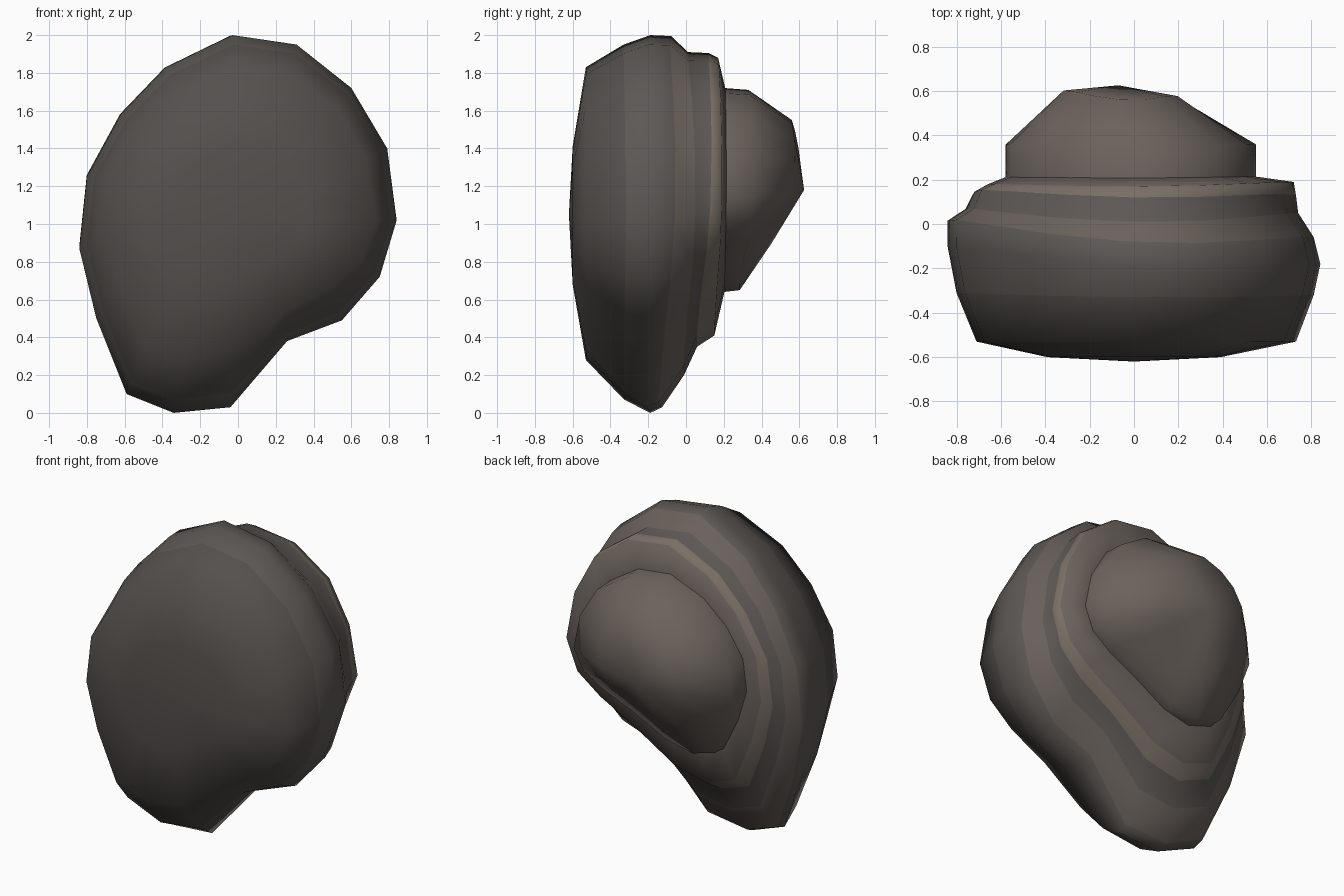
import bpy, bmesh, math

if "Cube" in bpy.data.objects:
    bpy.data.objects.remove(bpy.data.objects["Cube"])

# Shared pebble outline seen from the front (x, z)
OUTLINE = [(-.03, 2), (.31, 1.95), (.6, 1.72), (.79, 1.4), (.84, 1.02), (.75, .72),
           (.55, .49), (.26, .38), (-.04, .03), (-.34, 0), (-.59, .1), (-.75, .5),
           (-.84, .87), (-.8, 1.25), (-.62, 1.58), (-.38, 1.83)]
# Replacement points that straighten the dent at lower right
STRAIGHT = {3: (.77, 1.36), 4: (.84, .94), 5: (.75, .67),
            6: (.56, .50), 7: (.26, .31), 8: (-.06, .08)}


def material(name, rgb):
    m = bpy.data.materials.new(name)
    m.diffuse_color = (*rgb, 1)
    m.use_nodes = True
    m.node_tree.nodes["Principled BSDF"].inputs["Base Color"].default_value = m.diffuse_color
    return m


MATS = [material("dark_stone", (.09, .08, .074)),
        material("brown_stone", (.145, .122, .108)),
        material("tan_stone", (.19, .158, .13)),
        material("grey_stone", (.11, .098, .09))]


def ring(bm, x0, x1, z0, z1, yl, yr, yt, yb, soft=0):
    """Outline fitted to a box; depth blends left, right, top and bottom values."""
    verts = []
    for i, (x, z) in enumerate(OUTLINE):
        sx, sz = STRAIGHT.get(i, (x, z))
        x, z = x + (sx - x) * soft, z + (sz - z) * soft
        u, v = x / .84, z - 1
        y = ((yl + yr + yt + yb) / 4 + (yr - yl) / 2 * u + (yt - yb) / 2 * v
             + (yl + yr - yt - yb) / 4 * (u * u - v * v))
        verts.append(bm.verts.new(((x0 + x1) / 2 + u * (x1 - x0) / 2, y,
                                   (z0 + z1) / 2 + v * (z1 - z0) / 2)))
    return verts


def loft(name, rings, bands, start, end):
    """Skin the rings and close the ends that have a tip with a fan."""
    bm = bmesh.new()
    loops = [ring(bm, *r) for r in rings]
    n = len(OUTLINE)
    for a, b, mat in zip(loops, loops[1:], bands[1:]):
        for i in range(n):
            j = (i + 1) % n
            bm.faces.new((a[i], a[j], b[j], b[i])).material_index = mat
    for loop, tip, mat in ((loops[0], start, bands[0]), (loops[-1], end, bands[-1])):
        if tip is None:
            continue
        c = bm.verts.new(tip)
        for i in range(n):
            bm.faces.new((loop[i], loop[(i + 1) % n], c)).material_index = mat
    bmesh.ops.recalc_face_normals(bm, faces=bm.faces)
    me = bpy.data.meshes.new(name)
    bm.to_mesh(me)
    bm.free()
    for m in MATS:
        me.materials.append(m)
    ob = bpy.data.objects.new(name, me)
    bpy.context.collection.objects.link(ob)
    bpy.ops.object.select_all(action='DESELECT')
    ob.select_set(True)
    bpy.context.view_layer.objects.active = ob
    bpy.ops.object.shade_smooth_by_angle(angle=math.radians(75))
    return ob


# Layered body, from the domed front face to the rear ledge
loft("layered_stone_body", [
    (-.39, .39, .68, 1.41, -.60, -.60, -.60, -.60, 1),
    (-.71, .73, .28, 1.83, -.53, -.53, -.53, -.53, .8),
    (-.80, .81, .07, 1.95, -.31, -.32, -.33, -.33, .2),
    (-.84, .84, 0, 2.00, -.10, -.18, -.19, -.21),
    (-.84, .81, .03, 1.995, .02, -.06, -.08, -.15),
    (-.76, .74, .20, 1.91, .07, .05, .01, -.02, .3),
    (-.72, .73, .35, 1.905, .15, .13, .12, .05, .8),
    (-.66, .72, .41, 1.88, .18, .19, .17, .15, 1),
    (-.57, .54, .65, 1.71, .215, .215, .21, .205, 1),
], [0, 0, 0, 3, 3, 1, 3, 2, 1, 1], (0, -.62, 1.05), (0, .215, 1.18))

# Rounded knob on the back
loft("rear_knob", [
    (-.58, .55, .64, 1.72, .20, .20, .20, .20, 1),
    (-.58, .55, .65, 1.71, .36, .36, .33, .28, 1),
    (-.33, .22, .86, 1.55, .59, .56, .56, .40, 1),
], [1, 1, 1, 1], None, (-.07, .625, 1.18))
